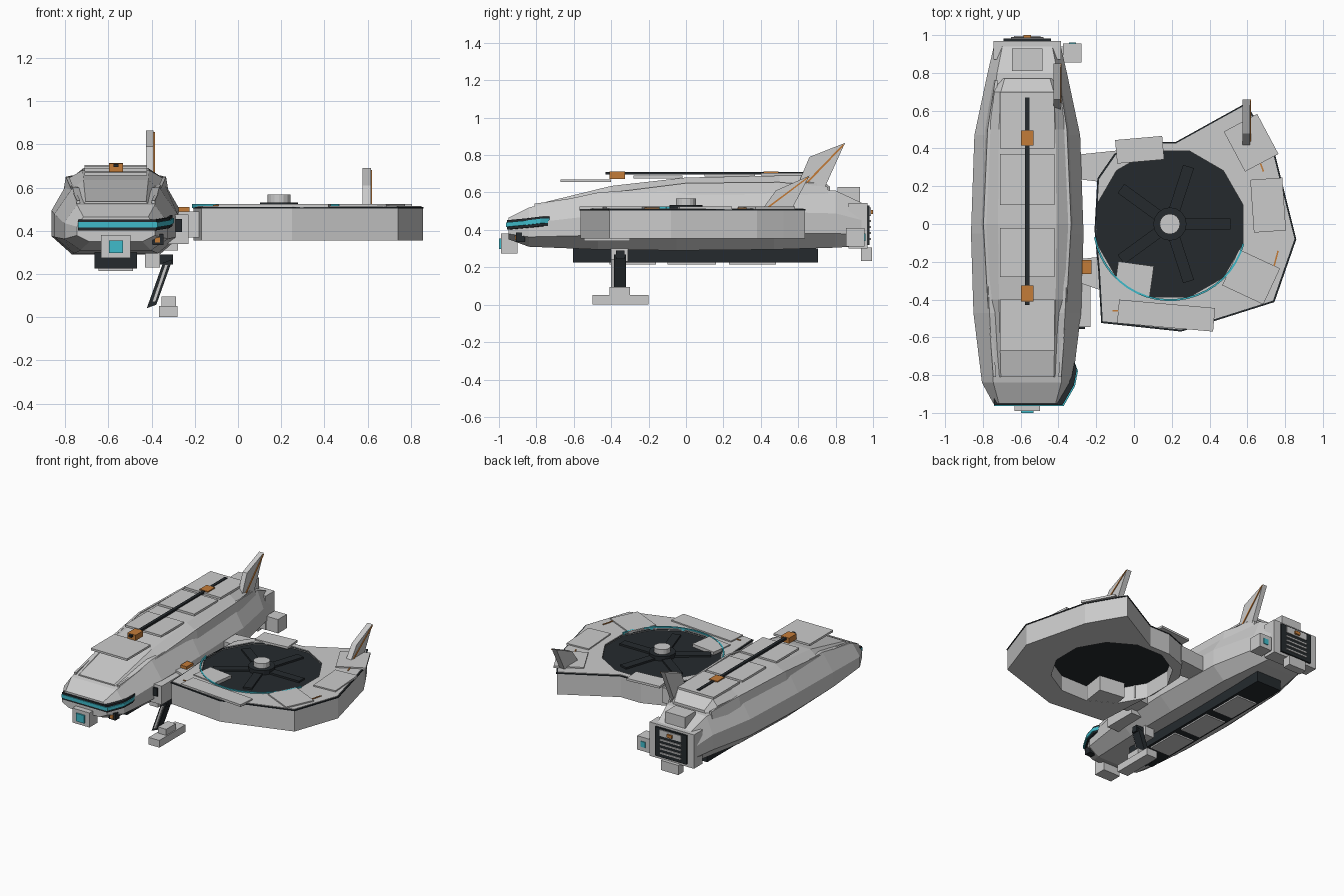
import bpy, bmesh
from math import radians, cos, sin, pi
from mathutils import Matrix, Vector

if "Cube" in bpy.data.objects:
    bpy.data.objects.remove(bpy.data.objects["Cube"])

def mat(name, c):
    m = bpy.data.materials.new(name)
    m.diffuse_color = (*c, 1)
    m.use_nodes = True
    m.node_tree.nodes["Principled BSDF"].inputs["Base Color"].default_value = m.diffuse_color
    return m

DARK = mat("dark", (0.018, 0.023, 0.027))
CYAN = mat("cyan", (0.05, 0.5, 0.6))
ORANGE = mat("orange", (0.55, 0.2, 0.04))
CX = -0.565  # fuselage axis
FX, FY = 0.19, 0.0  # fan centre

def finish(name, bm, m=None):
    bmesh.ops.recalc_face_normals(bm, faces=bm.faces)
    me = bpy.data.meshes.new(name)
    bm.to_mesh(me)
    bm.free()
    if m:
        me.materials.append(m)
    ob = bpy.data.objects.new(name, me)
    bpy.context.collection.objects.link(ob)
    return ob

def loft(name, rings, m=None):
    bm = bmesh.new()
    vs = [[bm.verts.new(p) for p in r] for r in rings]
    n = len(vs[0])
    for a, b in zip(vs, vs[1:]):
        for i in range(n):
            bm.faces.new((a[i], a[(i + 1) % n], b[(i + 1) % n], b[i]))
    bm.faces.new(vs[0])
    bm.faces.new(vs[-1][::-1])
    return finish(name, bm, m)

def box(name, x0, x1, y0, y1, z0, z1, m=None):
    return loft(name, [[(x, y0, z0), (x, y1, z0), (x, y1, z1), (x, y0, z1)] for x in (x0, x1)], m)

def slab(name, pts, z0, z1, m=None):
    return loft(name, [[(x, y, z) for x, y in pts] for z in (z0, z1)], m)

def plate(name, x, y, w, d, rot, z0, z1, m=None):
    ob = box(name, -w/2, w/2, -d/2, d/2, z0, z1, m)
    ob.matrix_world = Matrix.Translation((x, y, 0)) @ Matrix.Rotation(radians(rot), 4, 'Z')
    return ob

def circle(r, n, off=0.0):
    return [(FX + r*cos(2*pi*i/n + off), FY + r*sin(2*pi*i/n + off)) for i in range(n)]

# Fuselage hull: octagonal sections
hull = []
for y, w, wt, zb, zt in [(-.95, .18, .15, .35, .465), (-.84, .24, .18, .31, .52), (-.47, .285, .2, .295, .6),
                         (-.05, .298, .22, .29, .63), (.47, .28, .2, .295, .63), (.8, .21, .16, .305, .61),
                         (.95, .175, .13, .315, .54)]:
    h = zt - zb
    half = [(w*.68, zb), (w, zb + h*.25), (w, zb + h*.6), (wt, zt)]
    hull.append([(CX + x, y, z) for x, z in half] + [(CX - x, y, z) for x, z in half[::-1]])
loft("fuselage_hull", hull)

# Raised upper deck
deck = []
for y, wb, wt, zt in [(-.81, .175, .14, .535), (-.4, .2, .15, .635), (0, .225, .155, .68),
                      (.5, .2, .15, .69), (.7, .175, .14, .69), (.77, .14, .12, .63)]:
    half = [(wb, .46), (wb, zt - .04), (wt, zt)]
    deck.append([(CX + x, y, z) for x, z in half] + [(CX - x, y, z) for x, z in half[::-1]])
loft("upper_deck", deck)

# Side strakes along the deck
for s, side in ((1, "right"), (-1, "left")):
    loft("strake_" + side, [[(CX + s*(x - d), y, z - e) for d, e in ((0, 0), (.015, 0), (.015, .09), (-.015, .09))]
         for y, x, z in [(-.81, .18, .54), (-.4, .21, .6), (0, .232, .65), (.5, .21, .655), (.76, .17, .63)]])

# Top panels and dark spine with clamps
for i, (y0, y1, w, z) in enumerate([(-.67, -.4, .145, .655), (-.28, -.02, .145, .675),
                                    (.1, .37, .145, .685), (.4, .7, .145, .69)]):
    box(f"deck_panel_{i}", CX - w, CX + w, y0, y1, z, z + .015)
box("spine", CX - .011, CX + .011, -.43, .67, .695, .71, DARK)
box("spine_clamp_front", CX - .033, CX + .033, -.41, -.325, .672, .693, ORANGE)
box("spine_clamp_front_top", CX - .033, CX + .033, -.41, -.325, .693, .712, ORANGE)
box("spine_clamp_rear", CX - .033, CX + .033, .415, .495, .69, .713, ORANGE)

# Visor band around the nose and right side
for name, z, h, d, m in (("visor_frame", .402, .05, .012, DARK), ("visor_glow", .416, .024, .018, CYAN)):
    path = [(CX - .175, -.945, 0), (CX + .175, -.945, 0), (CX + .235, -.84, .01), (CX + .25, -.76, .02)]
    loft(name, [[(x, y + .03, z + k), (x + d*(i > 0), y - d, z + k), (x + d*(i > 0), y - d, z + h + k),
                 (x, y + .03, z + h + k)] for i, (x, y, k) in enumerate(path)], m)

# Nose sensors
box("nose_sensor", CX - .068, CX + .068, -.99, -.9, .275, .38)
box("nose_lens", CX - .033, CX + .033, -1, -.985, .298, .355, CYAN)
box("side_sensor", -.395, -.345, -.91, -.86, .335, .385, DARK)
box("side_sensor_lens", -.385, -.36, -.915, -.9, .345, .37, ORANGE)

# Belly keel with hatches
box("keel", CX - .098, CX + .098, -.605, .705, .225, .3, DARK)
for i, (y0, y1) in enumerate([(-.41, -.16), (-.1, .16), (.23, .48)]):
    box(f"keel_hatch_{i}", CX - .08, CX + .08, y0, y1, .215, .23)

# Engine block with grille
box("engine_block", CX - .178, CX + .178, .87, .97, .3, .545)
box("engine_top_block", CX - .08, CX + .08, .81, .93, .53, .63)
box("engine_bottom_block", CX - .07, CX + .07, .935, .995, .235, .305)
box("exhaust_panel", CX - .125, CX + .125, .965, .982, .32, .53, DARK)
for i in range(4):
    box(f"exhaust_bar_{i}", CX - .085, CX + .085, .98, .99, .345 + i*.032, .357 + i*.032)
box("exhaust_badge_plate", CX - .085, CX + .085, .98, .988, .475, .52)
box("exhaust_light", CX - .02, CX + .02, .985, 1, .485, .507, ORANGE)
box("side_pod", -.375, -.278, .855, .955, .31, .41)
box("side_pod_arm", -.45, -.36, .88, .94, .34, .39)
box("side_pod_lens", -.345, -.308, .95, .96, .34, .38, CYAN)

# Fins
def fin(name, x0, x1, pts):
    loft(name, [[(x, y, z) for y, z in pts] for x in (x0, x1)])
    (ya, za), (yb, zb) = pts[0], pts[2]
    loft(name + "_stripe", [[(x, ya + .02, za + .012), (x, ya + .035, za + .012), (x, yb, zb - .008), (x, yb - .012, zb - .008)]
         for x in (x1 - .002, x1 + .005)], ORANGE)

fin("fuselage_fin", -.425, -.39, [(.58, .6), (.66, .79), (.85, .865), (.73, .6)])
fin("nacelle_fin", .575, .615, [(.4, .5), (.48, .61), (.66, .69), (.56, .5)])

# Fan nacelle body with round opening
outline = [(-.17, -.52), (.25, -.565), (.74, -.41), (.855, -.08), (.8, .14), (.74, .38), (.66, .52), (.59, .635),
           (.22, .43), (.06, .43), (-.1, .37), (-.19, .24), (-.205, -.03), (-.185, -.25)]
cutter = slab("fan_opening_cutter", circle(.4, 12, .26), .2, .7)
cutter.hide_render = True
cutter.hide_set(True)
for name, z0, z1, k, m in (("nacelle_body", .355, .504, 1, None), ("nacelle_trim", .504, .511, 1.008, DARK),
                           ("nacelle_cover", .511, .515, .99, None)):
    ob = slab(name, [(.3 + (x - .3)*k, y*k) for x, y in outline], z0, z1, m)
    b = ob.modifiers.new("opening", 'BOOLEAN')
    b.object = cutter
    b.solver = 'EXACT'

# Fan disc, blades and hub
slab("fan_disc", circle(.402, 12, .26), .465, .5, DARK)
for i in range(5):
    a = 72*i
    plate(f"fan_blade_{i}", FX + .2*cos(radians(a)), FY + .2*sin(radians(a)), .24, .06, a, .495, .513, DARK)
slab("fan_hub", circle(.088, 16), .5, .532, DARK)
slab("fan_cap", circle(.054, 16), .53, .567)

# Glowing arc on the rim
arc = [radians(190 + 155*i/20) for i in range(21)]
loft("rim_glow", [[(FX + r*cos(a), FY + r*sin(a), z) for r, z in ((.398, .505), (.408, .505), (.408, .524), (.398, .524))]
                  for a in arc], CYAN)

# Nacelle armour plates and orange seams
for i, (x, y, w, d, r) in enumerate([(.03, .393, .25, .125, 5), (.71, .1, .17, .28, 4), (.62, -.28, .24, .21, -25),
                                     (.17, -.485, .51, .125, -5), (.62, .43, .2, .24, 28)]):
    plate(f"nacelle_plate_{i}", x, y, w, d, r, .508, .524)
plate("nacelle_inner_block", 0, -.29, .19, .16, -8, .356, .522)
for i, (x, y, l, r) in enumerate([(.67, .32, .09, 110), (.75, -.19, .1, 75), (-.09, -.46, .05, -5)]):
    plate(f"nacelle_seam_{i}", x, y, l, .008, r, .51, .52, ORANGE)

# Arms joining fuselage and nacelle
slab("rear_arm", [(-.32, .24), (-.15, .22), (-.08, .39), (-.32, .365)], .38, .49)
slab("front_arm", [(-.32, -.19), (-.15, -.17), (-.15, -.36), (-.32, -.3)], .37, .49)
box("arm_clamp", -.275, -.225, -.265, -.19, .47, .51, ORANGE)
box("arm_fairing", -.34, -.23, -.545, -.3, .34, .475)
box("arm_vent", -.295, -.26, -.555, -.53, .395, .455, DARK)

# Landing leg and foot
box("leg_mount", -.43, -.36, -.4, -.31, .23, .3)
loft("leg_strut", [[(x - .022, y, z - .008), (x + .022, y, z + .008), (x + .022, y + .065, z + .008), (x - .022, y + .065, z - .008)]
                   for y, x, z in ((-.385, -.4, .05), (-.385, -.325, .26))], DARK)
loft("leg_piston", [[(x - .008, y, z), (x + .008, y, z), (x + .008, y + .02, z), (x - .008, y + .02, z)]
                    for y, x, z in ((-.4, -.39, .07), (-.4, -.33, .245))])
box("leg_brace", -.36, -.3, -.375, -.33, .245, .29, DARK)
box("foot", -.365, -.28, -.5, -.2, 0, .052)
box("foot_ankle", -.355, -.288, -.41, -.3, .05, .096)
